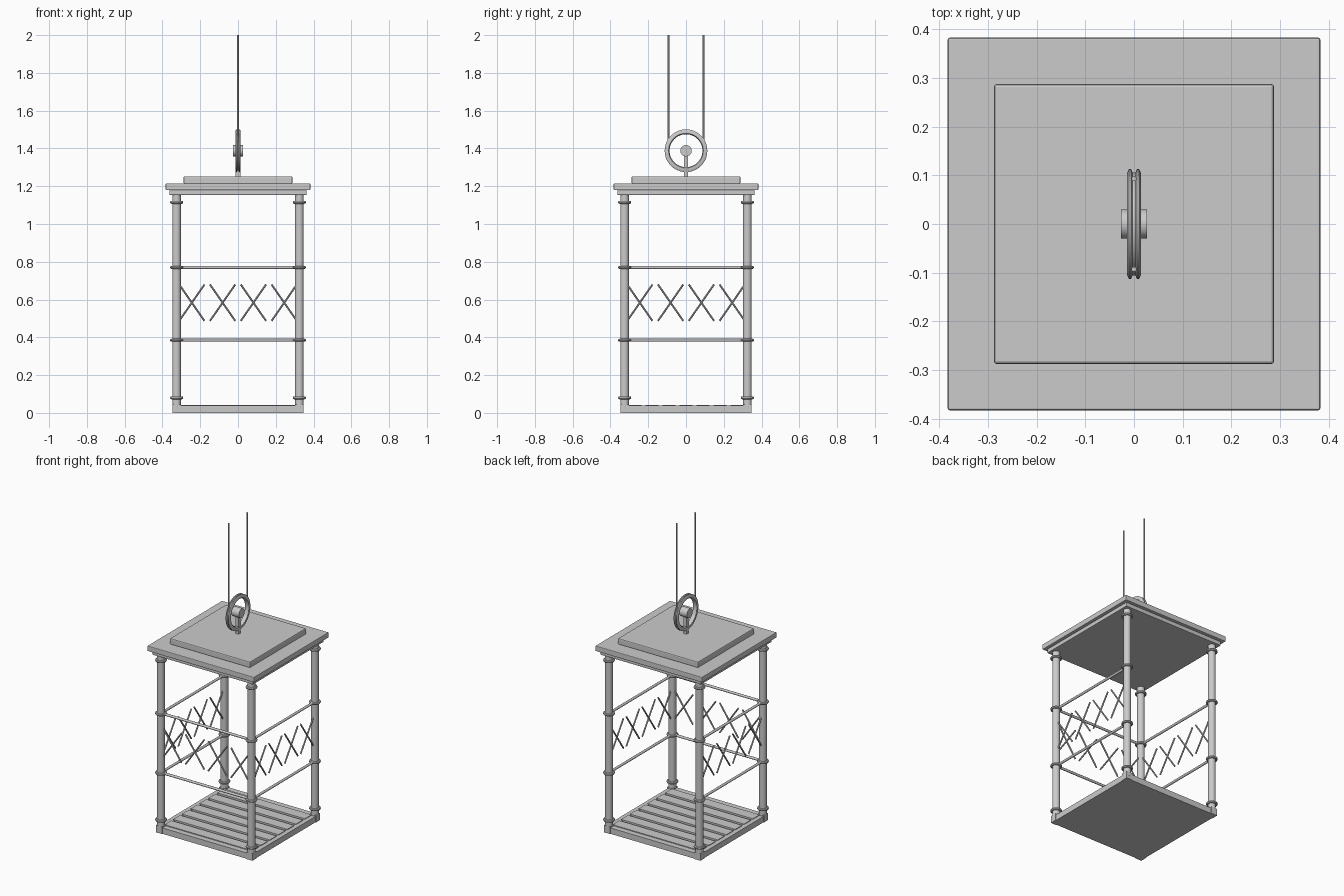
import bpy, bmesh, math
from mathutils import Vector

cube = bpy.data.objects.get("Cube")
if cube:
    bpy.data.objects.remove(cube, do_unlink=True)

metal = bpy.data.materials.new("grey metal")
metal.use_nodes = True
metal.diffuse_color = (0.6, 0.6, 0.6, 1)
metal.node_tree.nodes["Principled BSDF"].inputs["Base Color"].default_value = (0.6, 0.6, 0.6, 1)


def finish(name, smooth=True):
    ob = bpy.context.object
    ob.name = name
    ob.data.materials.append(metal)
    if smooth:
        bpy.ops.object.shade_smooth_by_angle(angle=math.radians(40))
    return ob


def box(name, centre, size, bevel=0):
    bpy.ops.mesh.primitive_cube_add(size=1, location=centre)
    ob = bpy.context.object
    ob.scale = size
    bpy.ops.object.transform_apply(location=False, rotation=False, scale=True)
    if bevel:
        mod = ob.modifiers.new("soft edge", "BEVEL")
        mod.width, mod.segments = bevel, 2
    return finish(name, False)


def rod(name, a, b, radius, sides=12):
    a, b = Vector(a), Vector(b)
    bpy.ops.mesh.primitive_cylinder_add(vertices=sides, radius=radius, depth=(b - a).length,
                                        location=(a + b) / 2)
    bpy.context.object.rotation_euler = (b - a).to_track_quat("Z", "Y").to_euler()
    return finish(name)


def lathe(name, profile, centre, steps=48):
    """Spin a closed (offset along x, radius) outline around the x axis."""
    bm = bmesh.new()
    rings = []
    for i in range(steps):
        t = math.tau * i / steps
        rings.append([bm.verts.new((x, r * math.cos(t), r * math.sin(t))) for x, r in profile])
    n = len(profile)
    for i in range(steps):
        p, q = rings[i], rings[(i + 1) % steps]
        for j in range(n):
            k = (j + 1) % n
            bm.faces.new((p[j], p[k], q[k], q[j]))
    bmesh.ops.recalc_face_normals(bm, faces=bm.faces)
    mesh = bpy.data.meshes.new(name)
    bm.to_mesh(mesh)
    bm.free()
    ob = bpy.data.objects.new(name, mesh)
    bpy.context.collection.objects.link(ob)
    bpy.ops.object.select_all(action="DESELECT")
    bpy.context.view_layer.objects.active = ob
    ob.select_set(True)
    ob.location = centre
    return finish(name)


P = 0.325            # distance of posts from the centre
RAILS = (0.385, 0.77)

# Floor: under plate, frame beams and slats
box("floor_plate", (0, 0, 0.01), (0.68, 0.68, 0.02))
for s in (-1, 1):
    box("floor_beam_x", (0, s * P, 0.019), (0.64, 0.036, 0.038))
    box("floor_beam_y", (s * P, 0, 0.019), (0.036, 0.64, 0.038))
for i in range(7):
    box("floor_slat", (0, (i - 3) * 0.09, 0.03), (0.63, 0.07, 0.024))

# Corner posts with blocks and collars
for sx in (-1, 1):
    for sy in (-1, 1):
        x, y = sx * P, sy * P
        box("corner_block", (x, y, 0.0225), (0.044, 0.044, 0.045))
        rod("post", (x, y, 0.02), (x, y, 1.16), 0.023, 20)
        for z in (0.08, *RAILS, 1.115):
            bpy.ops.mesh.primitive_torus_add(location=(x, y, z), major_radius=0.027,
                                             minor_radius=0.008, major_segments=24,
                                             minor_segments=8)
            finish("collar")

# Rails and crossed bars on three sides; the back stays open
sides = {"front": lambda u, z: (u, -P, z),
         "left": lambda u, z: (P, u, z),
         "right": lambda u, z: (-P, u, z)}
for side, at in sides.items():
    for z in RAILS:
        rod(side + "_rail", at(-P, z), at(P, z), 0.008)
    for i in range(4):
        c = (i - 1.5) * 0.163
        for s in (-1, 1):
            rod(side + "_cross_bar", at(c - s * 0.067, 0.487), at(c + s * 0.067, 0.68), 0.005, 8)

# Stepped roof
box("roof_trim", (0, 0, 1.167), (0.726, 0.726, 0.027), 0.004)
box("roof_slab", (0, 0, 1.197), (0.766, 0.766, 0.035), 0.004)
box("roof_cap", (0, 0, 1.232), (0.576, 0.576, 0.04), 0.006)

# Pulley: grooved wheel, hub, bracket and ropes
Z = 1.388
lathe("pulley_wheel", [(-0.014, 0.092), (-0.014, 0.106), (-0.010, 0.113), (-0.006, 0.113),
                       (-0.003, 0.106), (0.003, 0.106), (0.006, 0.113), (0.010, 0.113),
                       (0.014, 0.106), (0.014, 0.092), (0.008, 0.087), (-0.008, 0.087)],
      (0, 0, Z))
rod("pulley_hub", (-0.027, 0, Z), (0.027, 0, Z), 0.03, 28)
box("pulley_bracket", (0, 0, 1.317), (0.024, 0.022, 0.142))
for s in (-1, 1):
    rod("rope", (0, s * 0.093, Z), (0, s * 0.093, 2.0), 0.005, 10)
